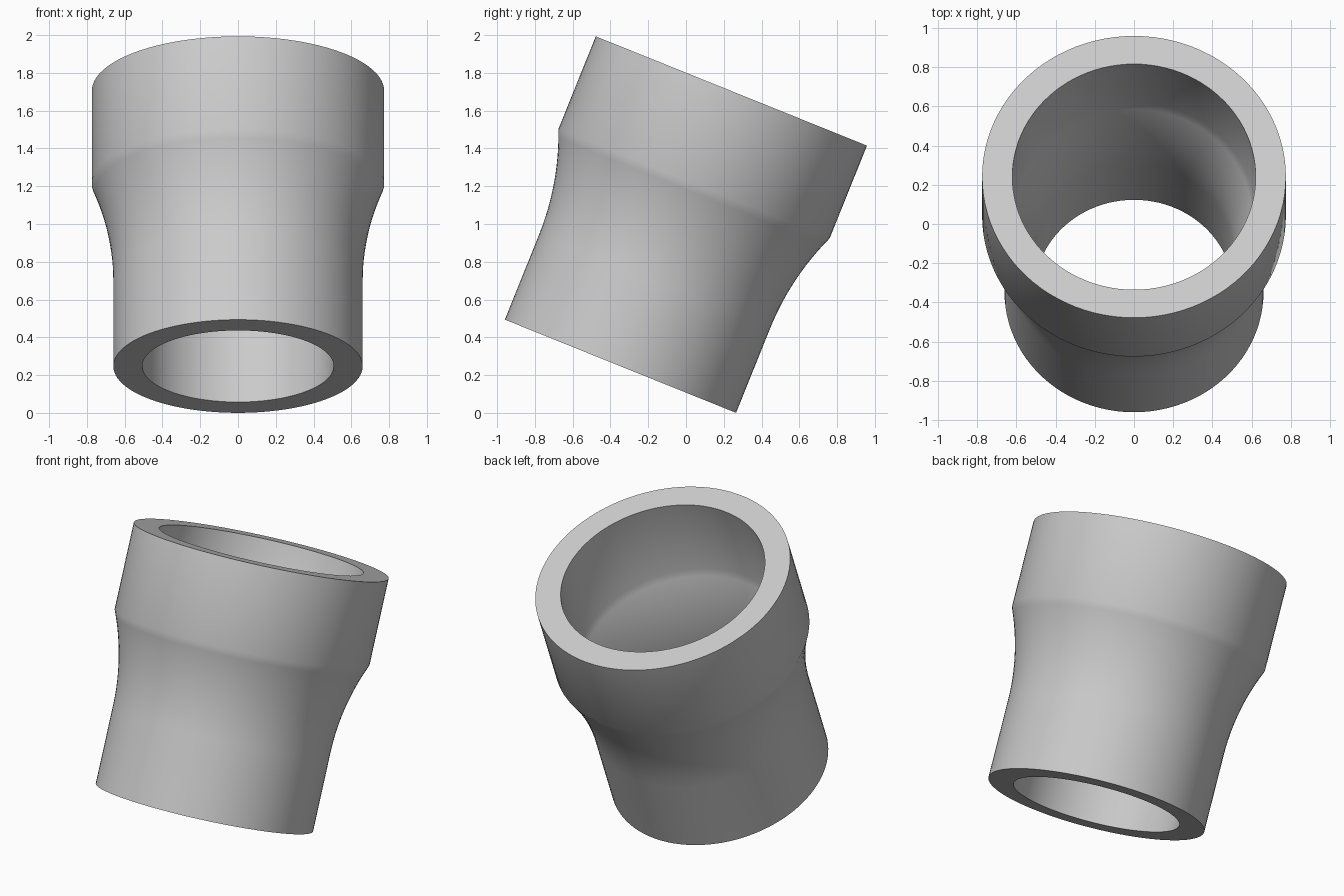
import bpy
import bmesh
import math
from mathutils import Matrix, Vector

cube = bpy.data.objects.get("Cube")
if cube:
    bpy.data.objects.remove(cube, do_unlink=True)

SEGMENTS = 96
ARC_STEPS = 12
LENGTH = 1.571
FLARE_START, FLARE_END = 0.48, 1.042
TILT = math.radians(21.95)


def flared_wall(narrow, wide):
    """Profile (radius, height): straight neck, circular flare, straight socket."""
    rise, run = wide - narrow, FLARE_END - FLARE_START
    sweep = 2 * math.atan2(rise, run)
    arc_radius = run / math.sin(sweep)
    points = [(narrow, 0.0)]
    for i in range(ARC_STEPS + 1):
        a = sweep * i / ARC_STEPS
        points.append((narrow + arc_radius * (1 - math.cos(a)),
                       FLARE_START + arc_radius * math.sin(a)))
    points.append((wide, LENGTH))
    return points


# Closed wall section: up the outside, down the inside
section = flared_wall(0.66, 0.774) + flared_wall(0.507, 0.62)[::-1]

# Revolve the section around the pipe axis
bm = bmesh.new()
rings = []
for s in range(SEGMENTS):
    a = 2 * math.pi * s / SEGMENTS
    rings.append([bm.verts.new((r * math.cos(a), r * math.sin(a), z)) for r, z in section])
count = len(section)
for s in range(SEGMENTS):
    here, there = rings[s], rings[(s + 1) % SEGMENTS]
    for i in range(count):
        j = (i + 1) % count
        bm.faces.new((here[i], there[i], there[j], here[j]))
bmesh.ops.recalc_face_normals(bm, faces=bm.faces)

# Lean the pipe backwards and place it on the ground
bm.transform(Matrix.Translation(Vector((0, -0.347, 0.247))) @ Matrix.Rotation(-TILT, 4, "X"))
mesh = bpy.data.meshes.new("pipe_reducer")
bm.to_mesh(mesh)
bm.free()
pipe = bpy.data.objects.new("pipe_reducer", mesh)
bpy.context.collection.objects.link(pipe)

# Plain grey material
grey = bpy.data.materials.new("light_grey")
grey.use_nodes = True
colour = (0.6, 0.6, 0.6, 1)
grey.diffuse_color = colour
grey.node_tree.nodes["Principled BSDF"].inputs["Base Color"].default_value = colour
mesh.materials.append(grey)

# Smooth walls, sharp rims
bpy.ops.object.select_all(action="DESELECT")
pipe.select_set(True)
bpy.context.view_layer.objects.active = pipe
bpy.ops.object.shade_smooth_by_angle(angle=math.radians(30))
